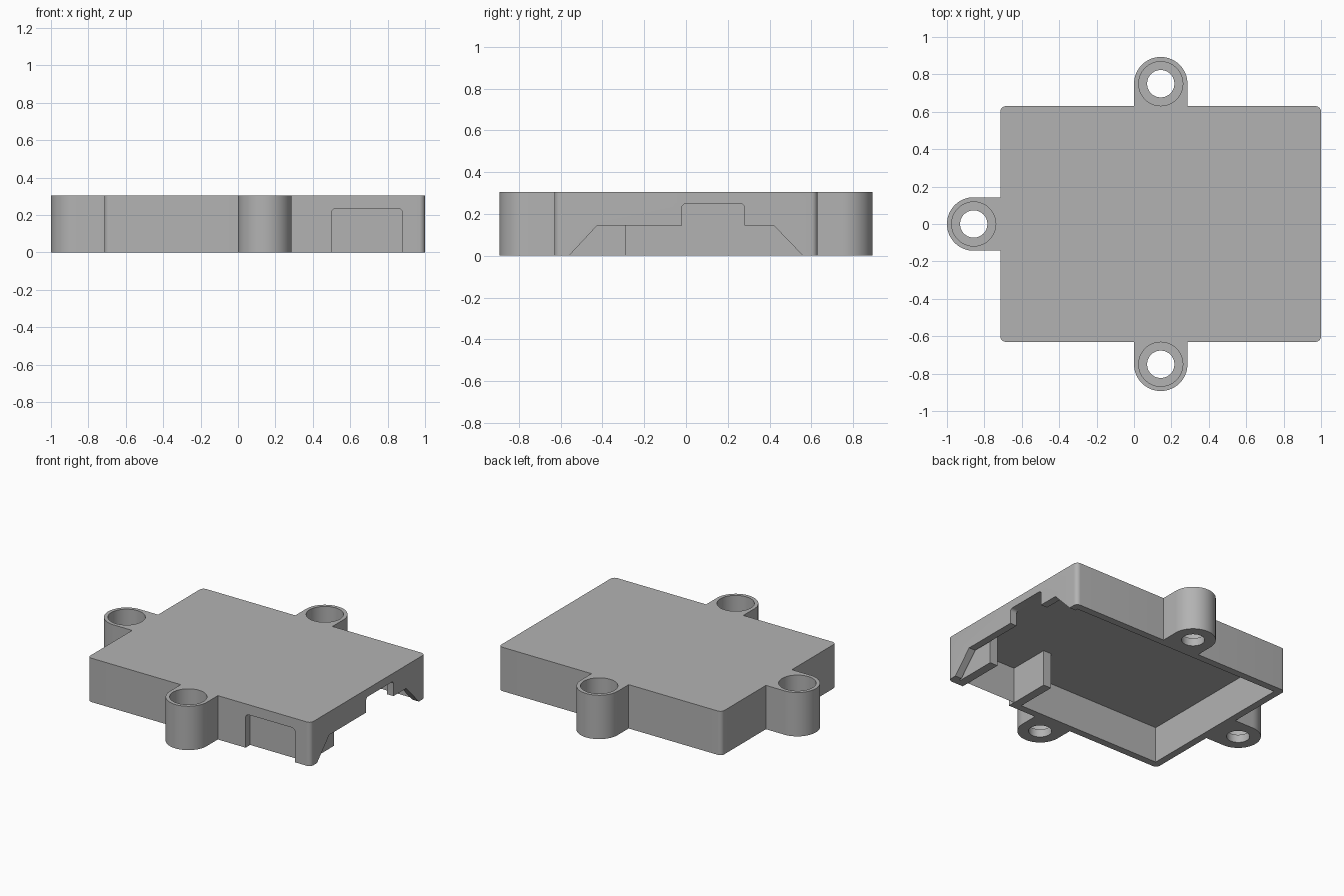
import bpy, bmesh
from math import cos, sin, pi, radians
from mathutils import Vector

if "Cube" in bpy.data.objects:
    bpy.data.objects.remove(bpy.data.objects["Cube"])

grey = bpy.data.materials.new("mid_grey")
grey.use_nodes = True
grey.diffuse_color = (0.45, 0.45, 0.45, 1)
grey.node_tree.nodes["Principled BSDF"].inputs["Base Color"].default_value = (0.45, 0.45, 0.45, 1)

HEIGHT, WALL, CEILING = 0.305, 0.05, 0.25
LEFT, RIGHT, DEPTH = -0.715, 1.0, 0.63
LUG_R, BORE_R, HOLE_R, LUG_FLOOR = 0.143, 0.118, 0.073, 0.055


def arc(cx, cy, r, start, end, steps):
    return [(cx + r * cos(start + (end - start) * i / steps),
             cy + r * sin(start + (end - start) * i / steps)) for i in range(steps + 1)]


def circle(cx, cy, r, steps=64):
    return arc(cx, cy, r, 0, 2 * pi, steps)[:-1]


def rect(x0, x1, y0, y1, r=0):
    if not r:
        return [(x0, y0), (x1, y0), (x1, y1), (x0, y1)]
    corners = [(x1 - r, y1 - r), (x0 + r, y1 - r), (x0 + r, y0 + r), (x1 - r, y0 + r)]
    return [p for i, c in enumerate(corners)
            for p in arc(*c, r, i * pi / 2, (i + 1) * pi / 2, 8)]


def prism(name, profile, lo, hi, axis="z"):
    """Extrude a flat outline along an axis."""
    place = {"x": lambda p, d: (d, p[0], p[1]),
             "y": lambda p, d: (p[0], d, p[1]),
             "z": lambda p, d: (p[0], p[1], d)}[axis]
    bm = bmesh.new()
    face = bm.faces.new([bm.verts.new(place(p, lo)) for p in profile])
    new = bmesh.ops.extrude_face_region(bm, geom=[face])["geom"]
    shift = Vector(place((0, 0), hi - lo))
    bmesh.ops.translate(bm, vec=shift, verts=[v for v in new if isinstance(v, bmesh.types.BMVert)])
    bmesh.ops.recalc_face_normals(bm, faces=bm.faces)
    mesh = bpy.data.meshes.new(name)
    bm.to_mesh(mesh)
    bm.free()
    mesh.materials.append(grey)
    obj = bpy.data.objects.new(name, mesh)
    bpy.context.collection.objects.link(obj)
    return obj


def combine(target, tool, operation):
    mod = target.modifiers.new(tool.name, "BOOLEAN")
    mod.operation, mod.solver, mod.object = operation, "EXACT", tool
    bpy.context.view_layer.objects.active = target
    bpy.ops.object.modifier_apply(modifier=mod.name)
    bpy.data.objects.remove(tool)


# Cover: rounded box, hollow and open underneath
cover = prism("cover_shell", rect(LEFT, RIGHT, -DEPTH, DEPTH, 0.03), 0, HEIGHT)
combine(cover, prism("cavity", rect(LEFT + WALL, RIGHT - WALL, WALL - DEPTH, DEPTH - WALL),
                     -0.1, CEILING), "DIFFERENCE")

# Ribs guiding the front opening
for x in (0.44, 0.88):
    combine(cover, prism("guide_rib", rect(x, x + 0.06, -0.605, -0.29), 0, 0.275), "UNION")

# Front opening with rounded upper corners
opening = ([(0.5, -0.1), (0.88, -0.1)] + arc(0.855, 0.21, 0.025, 0, pi / 2, 6)
           + arc(0.525, 0.21, 0.025, pi / 2, pi, 6))
combine(cover, prism("front_opening", opening, -0.8, -DEPTH + WALL, "y"), "DIFFERENCE")

# Stepped opening in the right-hand wall
step = ([(-0.56, -0.1), (-0.56, 0), (-0.425, 0.145), (-0.02, 0.145)]
        + arc(0.0, 0.229, 0.02, pi, pi / 2, 6) + arc(0.26, 0.229, 0.02, pi / 2, 0, 6)
        + [(0.28, 0.145), (0.42, 0.145), (0.56, 0), (0.56, -0.1)])
combine(cover, prism("side_opening", step, RIGHT - WALL, 1.2, "x"), "DIFFERENCE")

# Screw lugs: round end, straight neck into the wall
lugs = [(0.143, 0.75, 0, 1), (0.143, -0.75, 0, -1), (-0.857, 0, -1, 0)]
for cx, cy, dx, dy in lugs:
    mid = pi / 2 * dy if dy else pi
    outline = arc(cx, cy, LUG_R, mid - pi / 2, mid + pi / 2, 32)
    back = 0.145 if dy else 0.167
    outline += [(x - dx * back, y - dy * back) for x, y in (outline[-1], outline[0])]
    combine(cover, prism("screw_lug", outline, 0, HEIGHT), "UNION")
for cx, cy, dx, dy in lugs:
    combine(cover, prism("counterbore", circle(cx, cy, BORE_R), LUG_FLOOR, 0.5), "DIFFERENCE")
    combine(cover, prism("screw_hole", circle(cx, cy, HOLE_R), -0.1, 0.2), "DIFFERENCE")

# Smooth the round parts, keep edges sharp
bpy.ops.object.select_all(action="DESELECT")
cover.select_set(True)
bpy.context.view_layer.objects.active = cover
bpy.ops.object.shade_smooth_by_angle(angle=radians(30))
